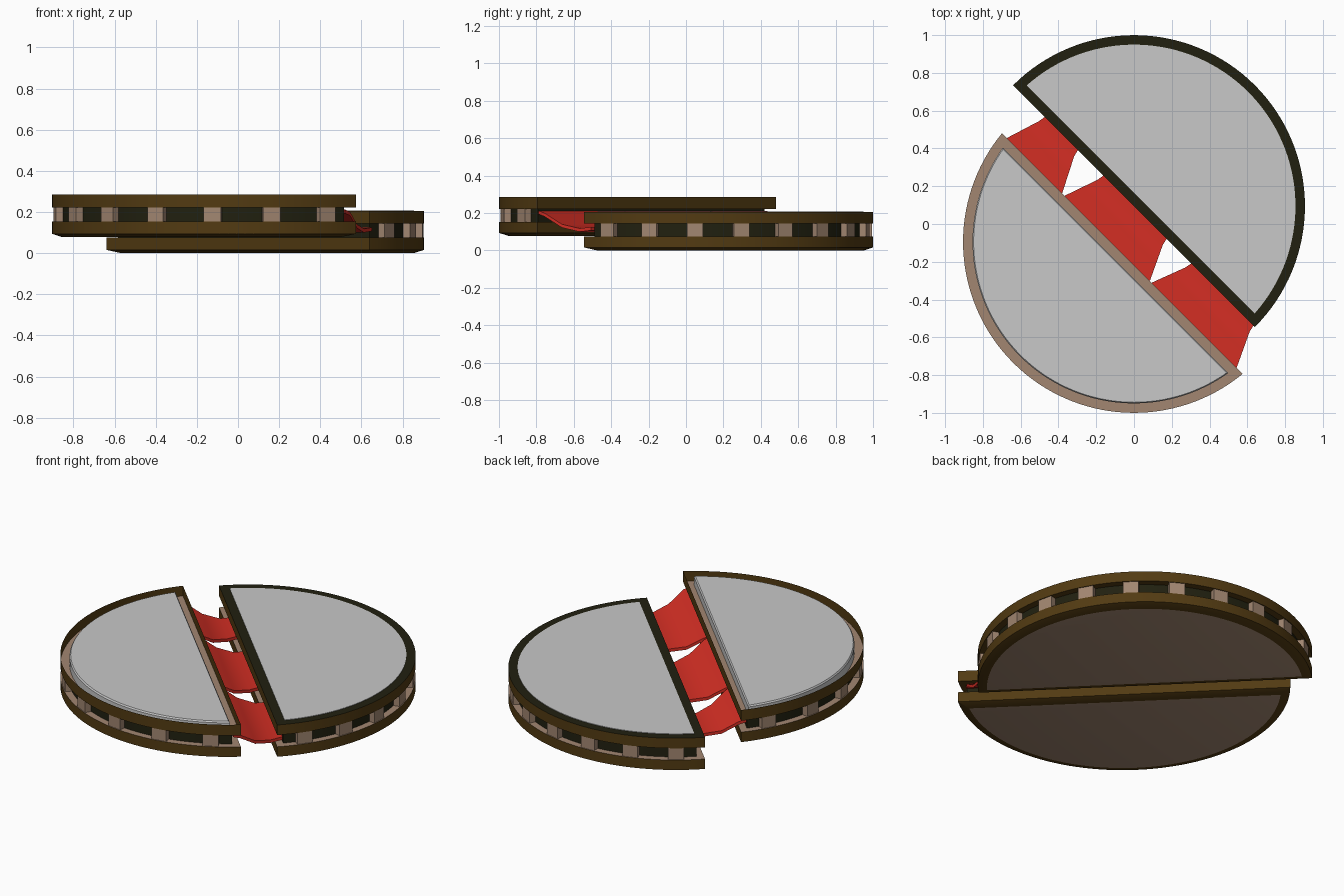
import bpy, bmesh, math
from mathutils import Matrix, Vector

if "Cube" in bpy.data.objects:
    bpy.data.objects.remove(bpy.data.objects["Cube"])

R = 0.905
TURN = Matrix.Rotation(-math.pi / 4, 4, 'Z')   # the cut runs diagonally


def material(name, rgb):
    m = bpy.data.materials.new(name)
    m.diffuse_color = (*rgb, 1)
    m.use_nodes = True
    m.node_tree.nodes["Principled BSDF"].inputs["Base Color"].default_value = m.diffuse_color
    return m


BROWN = material("dark_brown", (0.085, 0.043, 0.006))
OLIVE = material("dark_olive", (0.015, 0.0145, 0.005))
TAN = material("tan", (0.36, 0.24, 0.165))
GREY = material("light_grey", (0.58, 0.58, 0.58))
RED = material("red", (0.64, 0.027, 0.017))


def finish(name, bm, mats, recalc=True):
    if recalc:
        bmesh.ops.recalc_face_normals(bm, faces=bm.faces)
    bm.transform(TURN)
    me = bpy.data.meshes.new(name)
    bm.to_mesh(me)
    bm.free()
    for m in mats:
        me.materials.append(m)
    ob = bpy.data.objects.new(name, me)
    bpy.context.collection.objects.link(ob)
    bpy.ops.object.select_all(action='DESELECT')
    ob.select_set(True)
    bpy.context.view_layer.objects.active = ob
    bpy.ops.object.shade_smooth_by_angle(angle=math.radians(25))
    return ob


def outline(half, inset, n=64):
    """Circle cut by a chord, moved inwards by inset."""
    sign, offset = half["sign"], half["offset"] + inset
    r = R - inset
    a0 = math.asin(offset / r)
    pts = []
    for i in range(n + 1):
        a = a0 + (math.pi - 2 * a0) * i / n
        pts.append((sign * (r * math.cos(a) - 0.067), sign * (r * math.sin(a) + 0.067)))
    return pts


def loft(name, half, sections, mats, caps=True, inward=False):
    """sections: (inset, z); mats: side, top, bottom."""
    bm = bmesh.new()
    rings = [[bm.verts.new((x, y, z + half["z"])) for x, y in outline(half, d)]
             for d, z in sections]
    for lo, hi in zip(rings, rings[1:]):
        for i in range(len(lo)):
            j = (i + 1) % len(lo)
            quad = (lo[i], lo[j], hi[j], hi[i])
            bm.faces.new(quad[::-1] if inward else quad)
    if caps:
        bm.faces.new(rings[0][::-1]).material_index = 2
        bm.faces.new(rings[-1]).material_index = 1
    return finish(name, bm, mats, recalc=False)


def blocks(name, half, step, count):
    """Spacer blocks around the curved edge."""
    bm = bmesh.new()
    for k in range(-count, count + 1):
        a = math.radians(90 + k * step)
        mid = Vector((-0.067 + 0.87 * math.cos(a), 0.067 + 0.87 * math.sin(a), 0))
        mid *= half["sign"]
        mid.z = half["z"] + 0.11
        bmesh.ops.create_cube(bm, size=1, matrix=Matrix.Translation(mid)
                              @ Matrix.Rotation(a, 4, 'Z')
                              @ Matrix.Diagonal((0.06, 0.085, 0.07, 1)))
    finish(name, bm, [TAN])


LOW = {"sign": 1, "offset": 0.0, "z": 0.0}
HIGH = {"sign": -1, "offset": 0.088, "z": 0.078}

# parts shared by both halves: base plate, recessed core, spacer blocks
for label, half, step, count in (("low", LOW, 16, 5), ("high", HIGH, 18.5, 4)):
    loft(label + "_base_plate", half, [(0.05, 0), (0, 0.016), (0, 0.075)], [BROWN, TAN, TAN])
    loft(label + "_core", half, [(0.04, 0.075), (0.04, 0.145)], [OLIVE, OLIVE, OLIVE])
    blocks(label + "_spacer_blocks", half, step, count)

# lower half: solid rim with a thin grey floor
loft("low_rim", LOW, [(0, 0.145), (0, 0.205)], [BROWN, OLIVE, BROWN])
loft("low_floor", LOW, [(0.05, 0.204), (0.05, 0.208)], [GREY, GREY, GREY])

# upper half: tan ledge, thin open rim wall, raised grey floor
loft("high_ledge", HIGH, [(0, 0.143), (0, 0.147)], [BROWN, TAN, BROWN])
loft("high_rim_wall", HIGH, [(0, 0.147), (0, 0.207)], [BROWN], caps=False, inward=True)
loft("high_floor", HIGH, [(0.05, 0.147), (0.05, 0.195), (0.056, 0.203)], [GREY, GREY, GREY])

# red ramps joining the halves: start/end along the cut at the high and low side
PROFILE = [(-0.19, 0.212, 0.0), (-0.15, 0.2, 0.05), (-0.06, 0.14, 0.45),
           (0.03, 0.118, 0.85), (0.10, 0.125, 1.0)]
for n, (h0, h1, l0, l1) in enumerate([(-0.80, -0.38, -0.73, -0.495),
                                      (-0.368, 0.276, -0.29, 0.17),
                                      (0.283, 0.926, 0.368, 0.82)]):
    bm = bmesh.new()
    rows = []
    for t, z, f in PROFILE:
        a, b = h0 + (l0 - h0) * f, h1 + (l1 - h1) * f
        rows.append([bm.verts.new(p) for p in ((a, t, z), (b, t, z),
                                               (b, t, z - 0.018), (a, t, z - 0.018))])
    for r0, r1 in zip(rows, rows[1:]):
        for i in range(4):
            j = (i + 1) % 4
            bm.faces.new((r0[i], r0[j], r1[j], r1[i]))
    bm.faces.new(rows[0])
    bm.faces.new(rows[-1])
    finish("ramp_%d" % (n + 1), bm, [RED])
